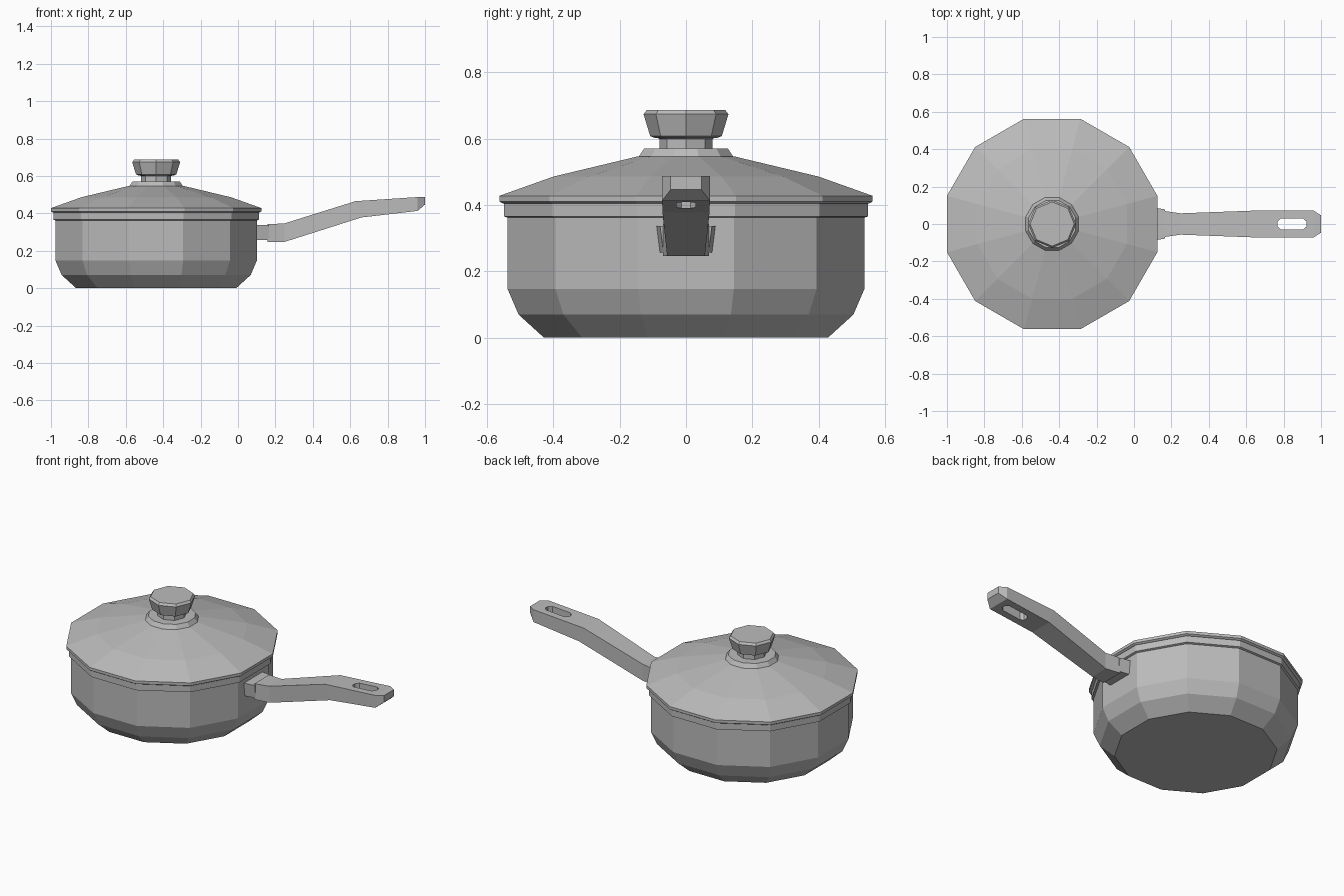
import bpy, bmesh, math
from mathutils import Vector

cube = bpy.data.objects.get("Cube")
if cube:
    bpy.data.objects.remove(cube, do_unlink=True)

POT_X = -0.4375

steel = bpy.data.materials.new("brushed grey")
steel.use_nodes = True
GREY = (0.5, 0.5, 0.5, 1)
steel.diffuse_color = GREY
steel.node_tree.nodes["Principled BSDF"].inputs["Base Color"].default_value = GREY


def finish(name, bm):
    bmesh.ops.recalc_face_normals(bm, faces=bm.faces)
    mesh = bpy.data.meshes.new(name)
    bm.to_mesh(mesh)
    bm.free()
    mesh.materials.append(steel)
    obj = bpy.data.objects.new(name, mesh)
    bpy.context.collection.objects.link(obj)
    return obj


def loft(name, rings):
    """Skin a list of equal-length point rings and cap both ends."""
    bm = bmesh.new()
    loops = [[bm.verts.new(p) for p in ring] for ring in rings]
    n = len(loops[0])
    for a, b in zip(loops, loops[1:]):
        for i in range(n):
            j = (i + 1) % n
            bm.faces.new((a[i], a[j], b[j], b[i]))
    bm.faces.new(loops[0])
    bm.faces.new(loops[-1])
    return finish(name, bm)


def turned(name, profile, sides, flat_side=True):
    """Turn (half width, height) points around the pot axis."""
    shift = 0.5 if flat_side else 0
    scale = 1 / math.cos(math.pi / sides) if flat_side else 1
    angles = [math.tau * (i + shift) / sides for i in range(sides)]
    return loft(name, [[Vector((POT_X + r * scale * math.cos(a),
                                r * scale * math.sin(a), z)) for a in angles]
                       for r, z in profile])


# Hollow pot with a stepped rim
turned("pot_body", [(0.428, 0), (0.505, 0.07), (0.538, 0.147), (0.538, 0.362),
                    (0.549, 0.366), (0.549, 0.405), (0.51, 0.405),
                    (0.51, 0.15), (0.41, 0.03)], 12)

# Lid with its raised collar
turned("lid", [(0.553, 0.405), (0.5625, 0.411), (0.5625, 0.428),
               (0.40, 0.486), (0.145, 0.547)], 12)
turned("lid_collar", [(0.143, 0.545), (0.126, 0.571)], 12)

# Faceted knob on a short stem
turned("knob_stem", [(0.08, 0.565), (0.08, 0.599), (0.095, 0.607)], 8, False)
turned("knob", [(0.095, 0.603), (0.108, 0.608), (0.128, 0.674),
                (0.118, 0.687)], 8, False)

# Tapered bracket joining the handle to the pot
loft("handle_bracket", [[(x, -w + 0.01, 0.257), (x, w - 0.01, 0.257),
                         (x, w, 0.337), (x, -w, 0.337)]
                        for x, w in ((0.08, 0.092), (0.165, 0.078))])

# Bent handle: bottom x, bottom z, top x, top z, half width
sections = [(0.157, 0.247, 0.157, 0.342, 0.07),
            (0.248, 0.247, 0.248, 0.346, 0.057),
            (0.66, 0.378, 0.628, 0.465, 0.071),
            (0.96, 0.413, 0.96, 0.487, 0.072),
            (1.0, 0.447, 1.0, 0.487, 0.046)]
handle = loft("handle", [[(xb, -w, zb), (xb, w, zb), (xt, w, zt), (xt, -w, zt)]
                         for xb, zb, xt, zt, w in sections])

# Hanging slot cut through the handle
outline = [(sx * x, sy * y) for sx, sy, pts in (
    (1, 1, ((0.078, 0.013), (0.06, 0.029))),
    (-1, 1, ((0.06, 0.029), (0.078, 0.013))),
    (-1, -1, ((0.078, 0.013), (0.06, 0.029))),
    (1, -1, ((0.06, 0.029), (0.078, 0.013)))) for x, y in pts]
cutter = loft("slot_cutter", [[(0.845 + x, y, z) for x, y in outline]
                              for z in (0.3, 0.6)])
cutter.hide_render = True
cut = handle.modifiers.new("hanging_slot", "BOOLEAN")
cut.operation = "DIFFERENCE"
cut.solver = "EXACT"
cut.object = cutter
bpy.context.view_layer.objects.active = handle
bpy.ops.object.modifier_apply(modifier=cut.name)
bpy.data.objects.remove(cutter, do_unlink=True)
